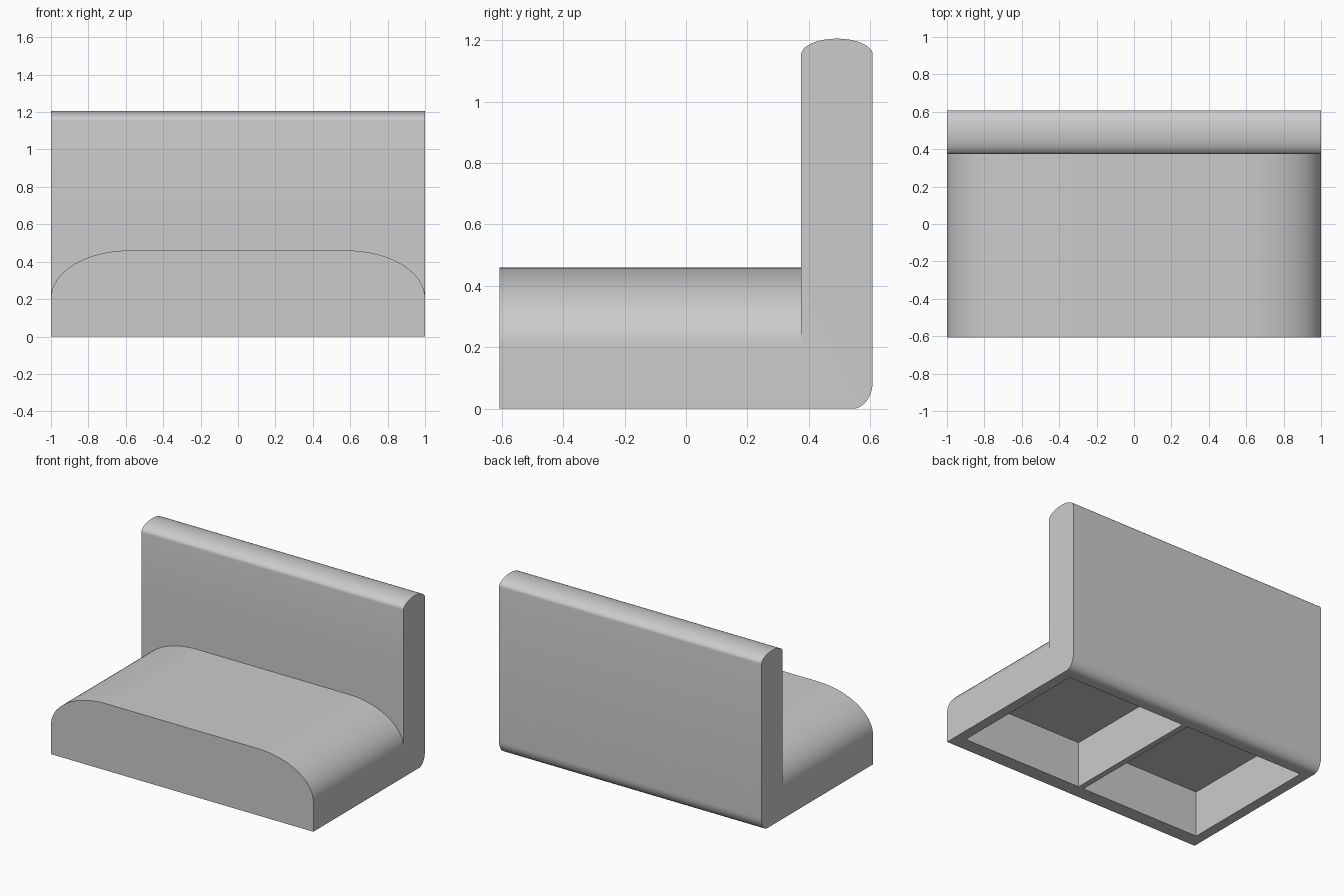
import bpy
import bmesh
import math
from mathutils import Vector

if "Cube" in bpy.data.objects:
    bpy.data.objects.remove(bpy.data.objects["Cube"], do_unlink=True)

FRONT, BACK, BACKREST_FRONT = -0.608, 0.608, 0.375
SEAT_TOP, SIDE_TOP = 0.46, 0.205

grey = bpy.data.materials.new("light_grey")
grey.use_nodes = True
grey.diffuse_color = (0.6, 0.6, 0.6, 1)
grey.node_tree.nodes["Principled BSDF"].inputs["Base Color"].default_value = (0.6, 0.6, 0.6, 1)


def arc(cx, cz, rx, rz, start, end, steps):
    """Points along an elliptical arc, angles in degrees."""
    angles = [math.radians(start + (end - start) * i / steps) for i in range(steps + 1)]
    return [(cx + rx * math.cos(a), cz + rz * math.sin(a)) for a in angles]


def extrude_profile(name, profile, axis, start, end):
    """Solid from a closed profile in the plane across the given axis."""
    bm = bmesh.new()
    place = (lambda u, v: (start, u, v)) if axis == "x" else (lambda u, v: (u, start, v))
    face = bm.faces.new([bm.verts.new(place(u, v)) for u, v in profile])
    top = bmesh.ops.extrude_face_region(bm, geom=[face])["geom"]
    move = Vector((end - start, 0, 0)) if axis == "x" else Vector((0, end - start, 0))
    bmesh.ops.translate(bm, vec=move, verts=[g for g in top if isinstance(g, bmesh.types.BMVert)])
    bmesh.ops.recalc_face_normals(bm, faces=bm.faces)
    mesh = bpy.data.meshes.new(name)
    bm.to_mesh(mesh)
    bm.free()
    obj = bpy.data.objects.new(name, mesh)
    bpy.context.collection.objects.link(obj)
    mesh.materials.append(grey)
    return obj


def cut(target, cutter):
    cutter.hide_render = True
    mod = target.modifiers.new("cut", "BOOLEAN")
    mod.operation = "DIFFERENCE"
    mod.solver = "EXACT"
    mod.object = cutter
    bpy.context.view_layer.objects.active = target
    bpy.ops.object.modifier_apply(modifier=mod.name)
    bpy.data.objects.remove(cutter, do_unlink=True)


# Seat and backrest as one L-shaped side profile
mid = (BACKREST_FRONT + BACK) / 2
half = (BACK - BACKREST_FRONT) / 2
side = [(FRONT, 0)]
side += arc(BACK - 0.065, 0.09, 0.065, 0.09, -90, 0, 12)
side += arc(mid, 1.153, half, 0.052, 0, 180, 24)
side += [(BACKREST_FRONT, SEAT_TOP), (FRONT, SEAT_TOP)]
bench = extrude_profile("bench", side, "x", -1, 1)

for s in (-1, 1):
    # Rounded shoulders along both sides of the seat
    shoulder = arc(0.58, SIDE_TOP, 0.42, SEAT_TOP - SIDE_TOP, 0, 90, 24)
    shoulder += [(0.58, 0.7), (1.2, 0.7), (1.2, SIDE_TOP)]
    cut(bench, extrude_profile("shoulder_cutter", [(s * u, v) for u, v in shoulder],
                               "y", -1, BACKREST_FRONT))
    # Rectangular hollows underneath
    hollow = [(s * 0.02, -0.1), (s * 0.93, -0.1), (s * 0.93, 0.314), (s * 0.02, 0.314)]
    cut(bench, extrude_profile("hollow_cutter", hollow, "y", -0.51, 0.49))

bpy.ops.object.select_all(action="DESELECT")
bench.select_set(True)
bpy.context.view_layer.objects.active = bench
bpy.ops.object.shade_smooth_by_angle(angle=math.radians(30))
